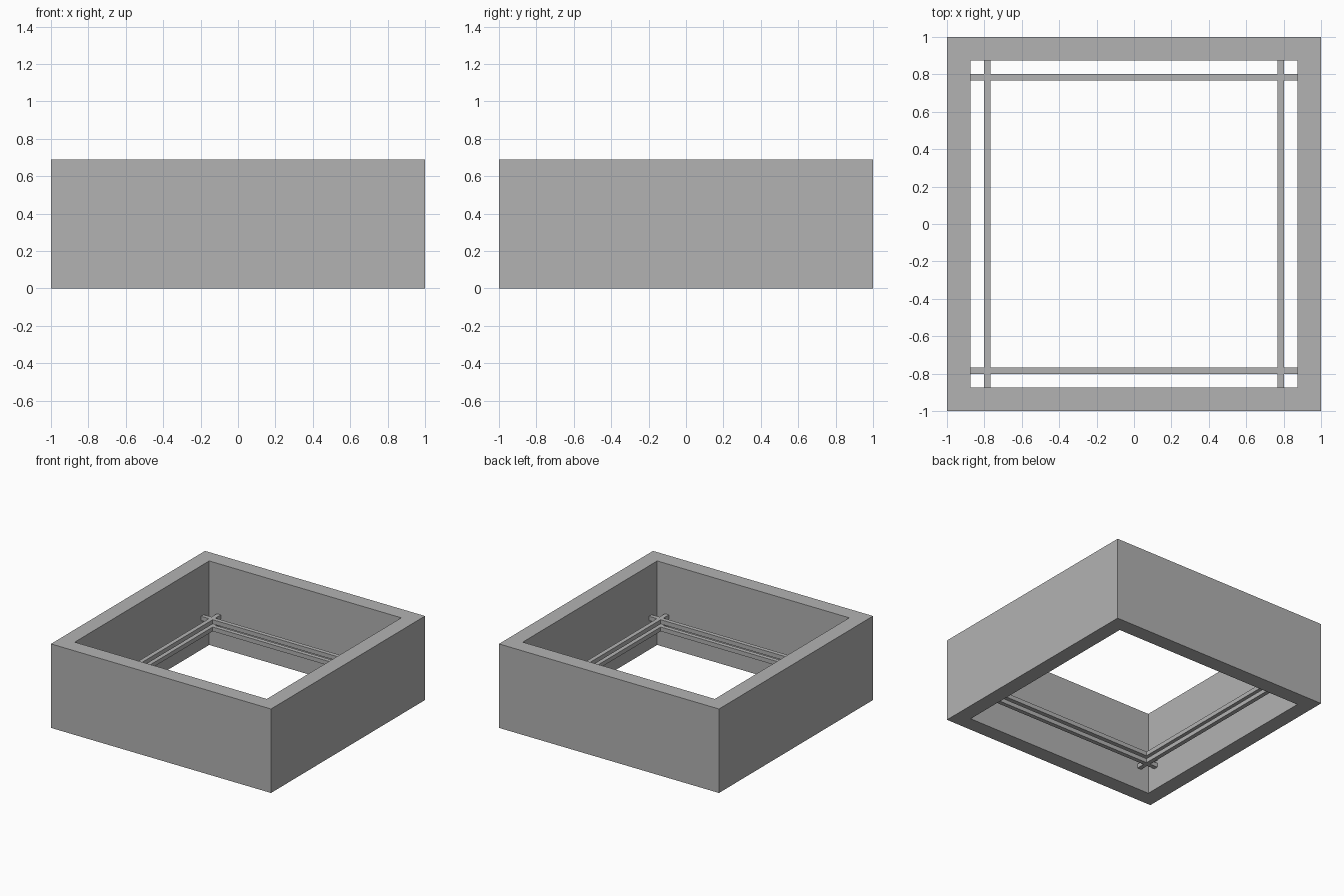
import bpy, bmesh

cube = bpy.data.objects.get("Cube")
if cube:
    bpy.data.objects.remove(cube, do_unlink=True)

HALF, INNER, HEIGHT = 1.0, 0.873, 0.69
BAR_POS, BAR_SIZE = 0.785, 0.035
TIERS = {"lower": 0.198, "upper": 0.258}

# Single grey material
grey = bpy.data.materials.new("plain_grey")
grey.use_nodes = True
colour = (0.448, 0.448, 0.448, 1)
grey.diffuse_color = colour
grey.node_tree.nodes["Principled BSDF"].inputs["Base Color"].default_value = colour


def add_object(name, bm):
    bmesh.ops.recalc_face_normals(bm, faces=bm.faces)
    mesh = bpy.data.meshes.new(name)
    bm.to_mesh(mesh)
    bm.free()
    mesh.materials.append(grey)
    obj = bpy.data.objects.new(name, mesh)
    bpy.context.collection.objects.link(obj)
    return obj


def add_bar(name, centre, size):
    bm = bmesh.new()
    bmesh.ops.create_cube(bm, size=1)
    bmesh.ops.scale(bm, vec=size, verts=bm.verts)
    bmesh.ops.translate(bm, vec=centre, verts=bm.verts)
    return add_object(name, bm)


# Square wall frame: mitred ring extruded upward
bm = bmesh.new()
corners = [(-1, -1), (1, -1), (1, 1), (-1, 1)]
outer = [bm.verts.new((x * HALF, y * HALF, 0)) for x, y in corners]
inner = [bm.verts.new((x * INNER, y * INNER, 0)) for x, y in corners]
for i in range(4):
    j = (i + 1) % 4
    bm.faces.new((outer[i], outer[j], inner[j], inner[i]))
ring = bmesh.ops.extrude_face_region(bm, geom=bm.faces[:], use_keep_orig=True)
top = [v for v in ring["geom"] if isinstance(v, bmesh.types.BMVert)]
bmesh.ops.translate(bm, vec=(0, 0, HEIGHT), verts=top)
add_object("wall_frame", bm)

# Two tiers of crossing rails spanning wall to wall
for tier, z in TIERS.items():
    for side, sign in (("left", 1), ("right", -1)):
        add_bar(f"{tier}_{side}_rail", (sign * BAR_POS, 0, z),
                (BAR_SIZE, 2 * INNER, BAR_SIZE))
    for side, sign in (("back", 1), ("front", -1)):
        add_bar(f"{tier}_{side}_rail", (0, sign * BAR_POS, z),
                (2 * INNER, BAR_SIZE, BAR_SIZE))
